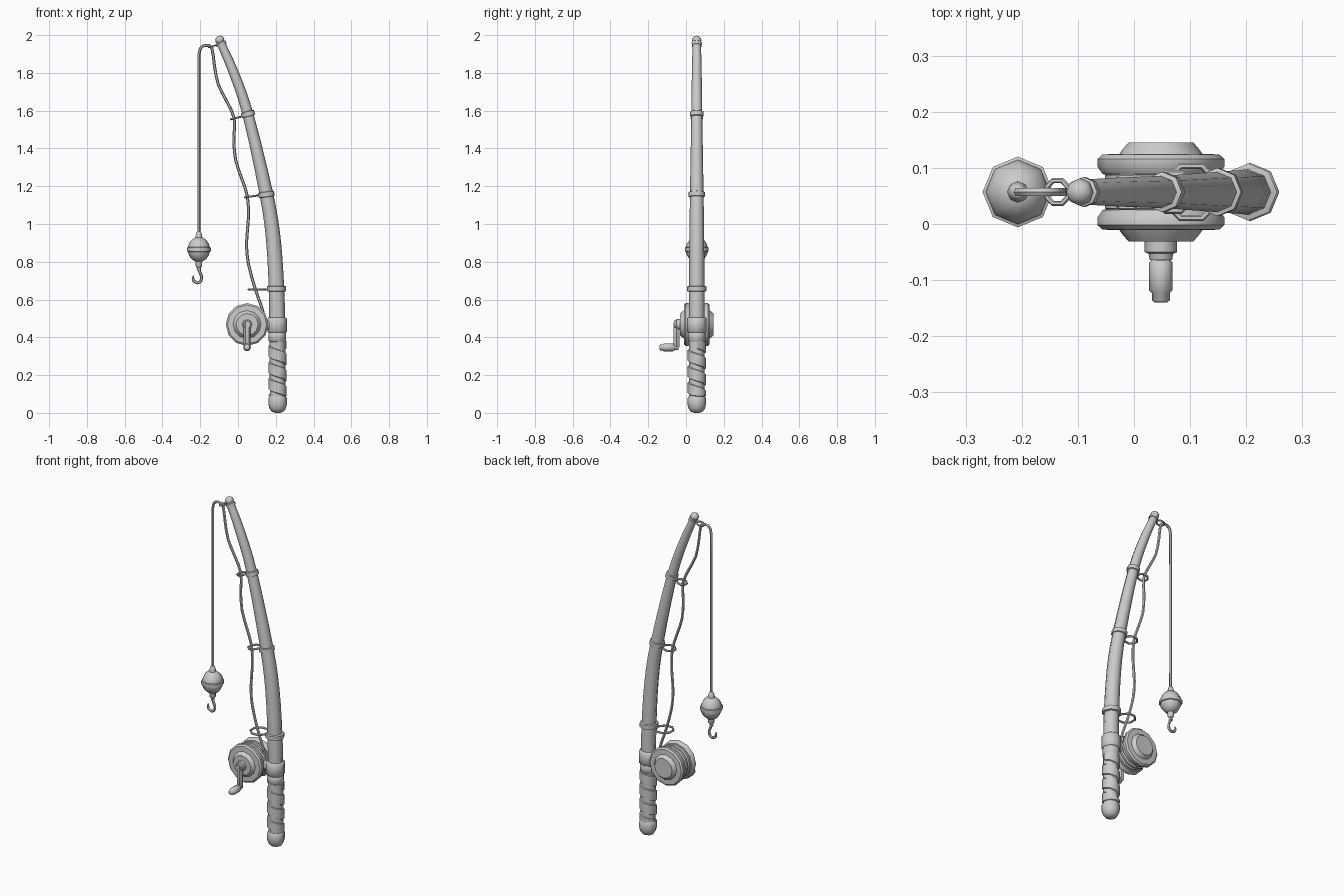
import bpy, bmesh, math
from mathutils import Vector, Matrix

cube = bpy.data.objects.get("Cube")
if cube:
    bpy.data.objects.remove(cube, do_unlink=True)

grey = bpy.data.materials.new("plain grey")
grey.use_nodes = True
grey.diffuse_color = (0.6, 0.6, 0.6, 1)
grey.node_tree.nodes["Principled BSDF"].inputs["Base Color"].default_value = (0.6, 0.6, 0.6, 1)

Y = 0.057                      # depth of the rod, line and float
UP, FRONT = Vector((0, 0, 1)), Vector((0, -1, 0))


def finish(name, bm, angle=50):
    bmesh.ops.remove_doubles(bm, verts=bm.verts, dist=1e-5)
    bmesh.ops.recalc_face_normals(bm, faces=bm.faces)
    mesh = bpy.data.meshes.new(name)
    bm.to_mesh(mesh)
    bm.free()
    mesh.materials.append(grey)
    obj = bpy.data.objects.new(name, mesh)
    bpy.context.collection.objects.link(obj)
    bpy.ops.object.select_all(action='DESELECT')
    obj.select_set(True)
    bpy.context.view_layer.objects.active = obj
    bpy.ops.object.shade_smooth_by_angle(angle=math.radians(angle))
    return obj


def skin(bm, rings, caps=True):
    loops = [[bm.verts.new(p) for p in ring] for ring in rings]
    n = len(loops[0])
    for a, b in zip(loops, loops[1:]):
        for i in range(n):
            j = (i + 1) % n
            bm.faces.new((a[i], a[j], b[j], b[i]))
    if caps:
        bm.faces.new(loops[0])
        bm.faces.new(loops[-1])


def lathe(name, profile, origin, axis=UP, sides=8, angle=50):
    """Turn (radius, height) pairs about an axis."""
    axis = Vector(axis).normalized()
    u = axis.cross(Vector((0, 1, 0)))
    u = u.normalized() if u.length > 0.01 else Vector((1, 0, 0))
    v = axis.cross(u)
    o = Vector(origin)
    bm = bmesh.new()
    turn = [math.tau * i / sides for i in range(sides)]
    skin(bm, [[o + axis * h + (u * math.cos(t) + v * math.sin(t)) * r for t in turn]
              for r, h in profile])
    return finish(name, bm, angle)


def smooth_path(pts, steps):
    """Catmull-Rom interpolation."""
    pts = [Vector(p) for p in pts]
    ext = [pts[0] * 2 - pts[1]] + pts + [pts[-1] * 2 - pts[-2]]
    out = []
    for a, b, c, d in zip(ext, ext[1:], ext[2:], ext[3:]):
        for k in range(steps):
            t = k / steps
            out.append((b * 2 + (c - a) * t + (a * 2 - b * 5 + c * 4 - d) * t * t
                        + (b * 3 - a - c * 3 + d) * t ** 3) / 2)
    return out + [pts[-1]]


def tube(name, pts, sides=8, steps=3):
    """Sweep through (x, z, radius) points lying in the rod's plane."""
    path = smooth_path(pts, steps)
    bm = bmesh.new()
    rings = []
    for i, p in enumerate(path):
        d = path[min(i + 1, len(path) - 1)] - path[max(i - 1, 0)]
        side = Vector((d.y, 0, -d.x)).normalized()
        c = Vector((p.x, Y, p.y))
        rings.append([c + (side * math.cos(t) + Vector((0, math.sin(t), 0))) * p.z
                      for t in (math.tau * k / sides for k in range(sides))])
    skin(bm, rings)
    return finish(name, bm)


def hoop(name, centre, radius, wire, tilt):
    """Eight-sided wire ring, tilted about y."""
    bm = bmesh.new()
    rot = Matrix.Rotation(tilt, 3, 'Y')
    rings = []
    for i in range(9):
        t = math.tau * (i % 8 + 0.5) / 8
        out = Vector((math.cos(t), math.sin(t), 0))
        rings.append([Vector(centre) + rot @ (out * (radius + wire * math.cos(s)) + UP * wire * math.sin(s))
                      for s in (math.tau * k / 6 for k in range(6))])
    skin(bm, rings, caps=False)
    return finish(name, bm)


# Rod shaft, tapering and bending to the right
tube("rod_shaft", [(0.21, 0.06, 0.041), (0.208, 0.42, 0.042), (0.204, 0.65, 0.041),
                   (0.187, 0.92, 0.039), (0.15, 1.16, 0.036), (0.053, 1.58, 0.029),
                   (-0.022, 1.80, 0.026), (-0.094, 1.965, 0.022)])
tip_axis = Vector((-0.4, 0, 0.92))
lathe("tip_knob", [(0.026, -0.012), (0.027, 0.004), (0.02, 0.008), (0.025, 0.016), (0.022, 0.029),
                   (0.013, 0.038), (0.002, 0.041)], (-0.089, Y, 1.957), tip_axis)

# Grip: butt cap, core, spiral wrap and collar
lathe("butt_cap", [(0.012, 0), (0.032, 0.007), (0.044, 0.024), (0.049, 0.045), (0.049, 0.078),
                   (0.043, 0.088)], (0.21, Y, 0))
bm = bmesh.new()
rings = []
for i in range(29):
    t = math.tau * i / 8
    z = 0.37 - 0.086 * i / 8
    out = Vector((math.cos(t), math.sin(t), 0))
    low, high = max(z - 0.033, 0.085), min(z + 0.033, 0.385)
    low, high = min(low, 0.38), max(high, 0.09)
    rings.append([Vector((0.209, Y, h)) + out * r for r, h in
                  ((0.038, low), (0.048, low + 0.005), (0.048, high - 0.005), (0.038, high))])
skin(bm, rings)
finish("grip_wrap", bm)
lathe("grip_top", [(0.04, 0.375), (0.046, 0.38), (0.046, 0.425), (0.04, 0.43)], (0.208, Y, 0))
lathe("reel_collar", [(0.046, 0.425), (0.052, 0.43), (0.052, 0.5), (0.046, 0.505)], (0.207, Y, 0))

# Line guides: a band around the rod with a hoop on its right
for name, x, z, band, cx, cz, radius, tilt in (
        ("lower", 0.204, 0.657, 0.051, 0.102, 0.653, 0.05, 0.0),
        ("middle", 0.15, 1.157, 0.043, 0.07, 1.146, 0.036, -0.14),
        ("upper", 0.053, 1.583, 0.036, -0.012, 1.561, 0.029, -0.25)):
    axis = Vector((-math.sin(-tilt), 0, math.cos(tilt)))
    lathe(name + "_guide_band", [(band - 0.012, -0.016), (band, -0.012), (band, 0.012), (band - 0.012, 0.016)],
          (x, Y, z), axis)
    hoop(name + "_guide_hoop", (cx, Y, cz), radius, 0.006, tilt)
hoop("tip_guide_hoop", (-0.136, Y, 1.941), 0.022, 0.005, -0.3)
tube("tip_guide_stem", [(-0.118, 1.945, 0.006), (-0.085, 1.953, 0.006)], 6, 1)

# Fishing line from the reel, through the guides and down to the float
W = 0.008
tube("line", [(x, z, W) for x, z in (
    (0.14, 0.50), (0.125, 0.56), (0.09, 0.66), (0.055, 0.79), (0.045, 0.90), (0.055, 1.03), (0.05, 1.145),
    (0.02, 1.24), (-0.013, 1.34), (-0.022, 1.45), (-0.02, 1.56), (-0.06, 1.65), (-0.105, 1.74),
    (-0.125, 1.84), (-0.138, 1.93), (-0.165, 1.946), (-0.193, 1.937), (-0.205, 1.905), (-0.207, 1.8),
    (-0.207, 0.94))], 6, 2)

# Float: ball, belt and end stems
F = (-0.207, Y, 0.865)
R = 0.059
ball = [(R * math.cos(a), 1.13 * R * math.sin(a)) for a in (math.radians(d) for d in range(-75, 76, 15))]
lathe("float_ball", ball, F)
lathe("float_belt", [(0.05, -0.016), (0.063, -0.01), (0.063, 0.01), (0.05, 0.016)], F)
lathe("float_top_stem", [(0.02, 0.055), (0.017, 0.075), (0.012, 0.092), (0.008, 0.095)], F)
lathe("float_bottom_stem", [(0.012, -0.095), (0.017, -0.088), (0.018, -0.06)], F)

# Hook with its eye
tube("hook_eye", [(-0.207, 0.785, 0.009), (-0.207, 0.77, 0.009), (-0.207, 0.755, 0.012)], 6, 1)
tube("hook", [(-0.207, 0.77, 0.008), (-0.203, 0.748, 0.008), (-0.194, 0.725, 0.008), (-0.196, 0.7, 0.008),
              (-0.214, 0.688, 0.008), (-0.233, 0.698, 0.008), (-0.238, 0.712, 0.007), (-0.236, 0.728, 0.002)], 6, 2)

# Reel: two flanges with raised caps around a wound spool
CX, CZ = 0.048, 0.468
flange = [(0.085, -0.024), (0.104, -0.02), (0.113, -0.007), (0.113, 0.007), (0.104, 0.015),
          (0.074, 0.016), (0.07, 0.022), (0.058, 0.036)]
lathe("front_flange", flange, (CX, 0.005, CZ), FRONT, 12, 35)
lathe("back_flange", flange, (CX, 0.109, CZ), -FRONT, 12, 35)
wound = []
for i in range(3):
    h = 0.022 + i * 0.024
    wound += [(0.088, h), (0.1, h + 0.006), (0.1, h + 0.017)]
lathe("spool", wound + [(0.088, 0.094)], (CX, 0, CZ), -FRONT, 12, 35)
lathe("reel_foot", [(0.03, 0), (0.026, 0.08)], (0.1, Y, CZ - 0.005), (1, 0, 0))

# Crank: hub, arm and handle
lathe("crank_hub", [(0.029, 0.025), (0.029, 0.05), (0.022, 0.053), (0.02, 0.064)], (CX, 0, CZ), FRONT)
lathe("crank_arm", [(0.018, 0.01), (0.018, -0.115), (0.012, -0.128)], (CX, -0.05, CZ), UP, 6, 40)
lathe("crank_handle", [(0.014, 0.04), (0.016, 0.064), (0.021, 0.069), (0.021, 0.118), (0.016, 0.123), (0.016, 0.136),
                       (0.011, 0.14)], (CX, 0, 0.347), FRONT)
